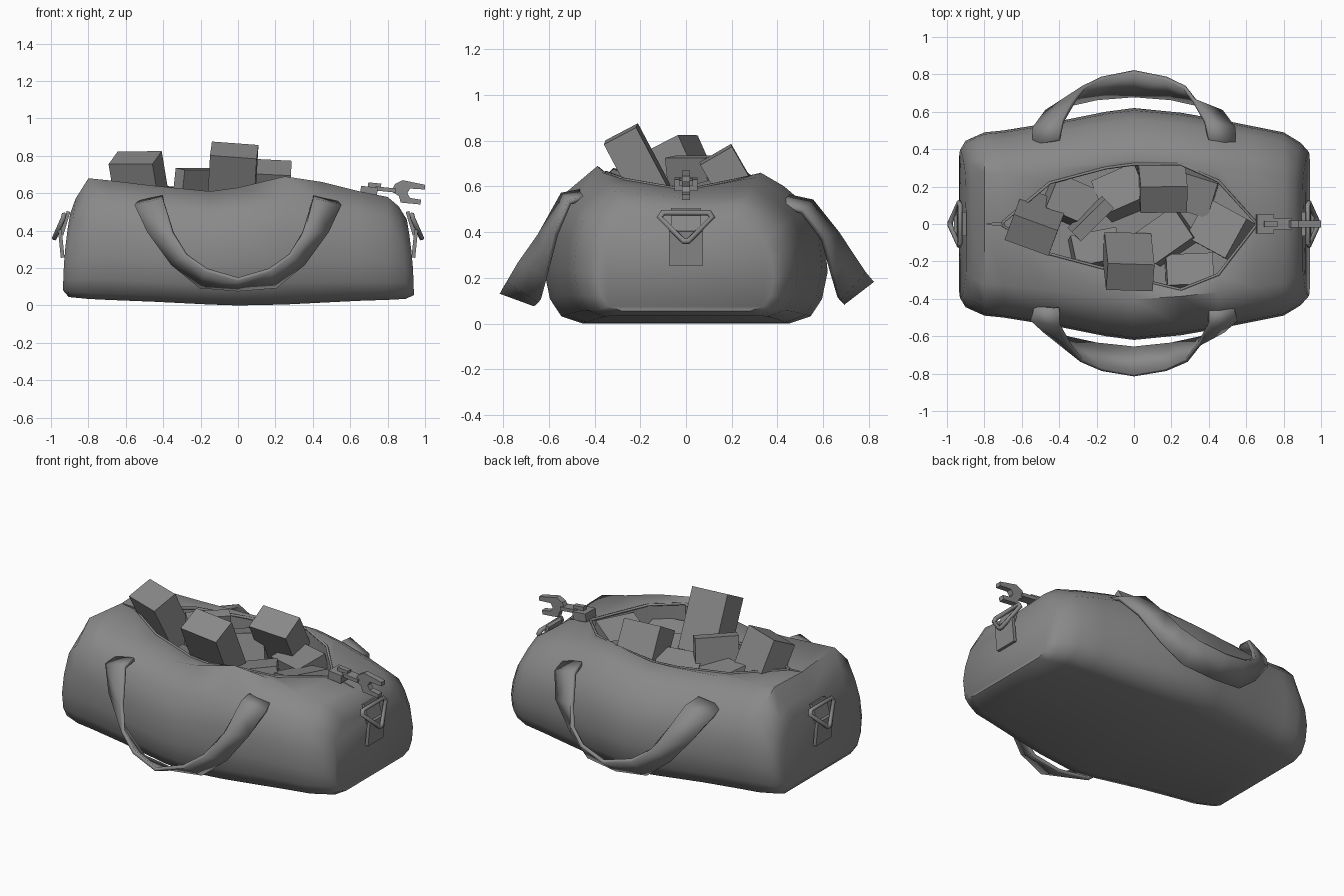
import bpy, bmesh
from mathutils import Vector, Matrix

cube = bpy.data.objects.get("Cube")
if cube:
    bpy.data.objects.remove(cube, do_unlink=True)

grey = bpy.data.materials.new("grey")
grey.use_nodes = True
grey.diffuse_color = (0.25, 0.25, 0.25, 1)
grey.node_tree.nodes["Principled BSDF"].inputs["Base Color"].default_value = grey.diffuse_color


def link(name, data):
    obj = bpy.data.objects.new(name, data)
    bpy.context.collection.objects.link(obj)
    data.materials.append(grey)
    return obj


def finish(name, bm, smooth_angle=None):
    bmesh.ops.remove_doubles(bm, verts=bm.verts, dist=0.001)
    bmesh.ops.recalc_face_normals(bm, faces=bm.faces)
    mesh = bpy.data.meshes.new(name)
    bm.to_mesh(mesh)
    bm.free()
    obj = link(name, mesh)
    if smooth_angle:
        bpy.ops.object.select_all(action='DESELECT')
        obj.select_set(True)
        bpy.context.view_layer.objects.active = obj
        bpy.ops.object.shade_smooth_by_angle(angle=smooth_angle)
    return obj


def loft(bm, sections, closed=False):
    rows = [[bm.verts.new(p) for p in sec] for sec in sections]
    for a, b in zip(rows, rows[1:]):
        for i in range(len(a) if closed else len(a) - 1):
            j = (i + 1) % len(a)
            bm.faces.new((a[i], a[j], b[j], b[i]))
    return rows


def tube(name, points, radius):
    data = bpy.data.curves.new(name, 'CURVE')
    data.dimensions = '3D'
    data.bevel_depth = radius
    data.bevel_resolution = 1
    spline = data.splines.new('POLY')
    spline.points.add(len(points) - 1)
    for p, co in zip(spline.points, points):
        p.co = (*co, 1)
    spline.use_cyclic_u = True
    return link(name, data)


def block(name, centre, size, up=(0, 0, 1), turn=0.0):
    # box whose local z follows "up", spun by "turn" around it
    rot = Vector((0, 0, 1)).rotation_difference(Vector(up)).to_matrix().to_4x4()
    bm = bmesh.new()
    bmesh.ops.create_cube(bm, size=1, matrix=Matrix.Translation(centre) @ rot
                          @ Matrix.Rotation(turn, 4, 'Z') @ Matrix.Diagonal((*size, 1)))
    return finish(name, bm)


# Bag stations: x, half width, bottom, front top, back top, front rim, back rim
stations = [
    (-.935, .395, .08, .49, .48, 0, 0),
    (-.905, .445, .045, .57, .55, 0, 0),
    (-.8, .49, .035, .68, .66, 0, 0),
    (-.7, .5, .03, .67, .65, .01, .01),
    (-.45, .54, .02, .64, .64, .16, .22),
    (-.15, .6, .005, .61, .63, .24, .3),
    (0, .62, 0, .63, .63, .29, .32),
    (.25, .595, .005, .69, .66, .35, .32),
    (.45, .56, .015, .66, .64, .27, .23),
    (.65, .52, .025, .61, .6, .01, .01),
    (.8, .49, .03, .58, .56, 0, 0),
    (.895, .435, .035, .53, .52, 0, 0),
    (.94, .385, .055, .46, .45, 0, 0),
]
base = [(.73, 0), (.88, .05), (.96, .17), (1, .36)]
front_profile = base + [(.98, .58), (.91, .81), (.65, 1)]
back_profile = base + [(.98, .56), (.9, .77), (.72, .91), (.55, 1)]


def rims(st):
    x, w, low, front, back, rim_f, rim_b = st
    mid = (front + back) / 2 - .02
    f = front - .03 if rim_f > .1 else mid
    b = back - .01 if rim_b > .1 else mid
    x *= .96 if abs(x) > .85 else 1
    return (x, -rim_f, f), (x, rim_b, b)


def section(st):
    x, w, low, front, back = st[:5]
    lean = .04 * x if abs(x) > .85 else 0  # ends lean inwards towards the top
    f, b = rims(st)
    half = lambda s, top, prof: [(x - lean * q * q, s * w * p, low + (top - low) * q) for p, q in prof]
    return [f] + half(-1, front, front_profile)[::-1] + [(x, 0, low)] + half(1, back, back_profile) + [b]


bm = bmesh.new()
rows = loft(bm, [section(s) for s in stations])
for end in (rows[0], rows[-1]):
    bm.faces.new(end)
finish("bag_body", bm, 1.0)

# Inside of the bag and the rolled zip edge
opening = [s for s in stations if s[5] > 0]
bm = bmesh.new()
sections = []
for s in opening:
    f, b = rims(s)
    sections.append([f, (f[0], f[1], .42), (b[0], b[1], .42), b])
loft(bm, sections)
finish("inner_lining", bm, .6)
pairs = [rims(s) for s in opening]
tube("zip_edge", [p[0] for p in pairs] + [p[1] for p in pairs[::-1]], .008)

# Carry straps: half of each ribbon edge, mirrored in x
straps = {
    "front_strap": (
        [(.53, -.44, .55), (.55, -.51, .53), (.48, -.57, .39), (.35, -.61, .22), (.2, -.64, .1), (0, -.66, .085)],
        [(.4, -.45, .58), (.4, -.54, .565), (.35, -.64, .39), (.28, -.73, .27), (.17, -.78, .19), (0, -.81, .14)]),
    "back_strap": (
        [(.54, .42, .52), (.54, .51, .49), (.47, .6, .37), (.34, .64, .22), (.2, .67, .11), (0, .685, .09)],
        [(.4, .45, .555), (.38, .55, .535), (.32, .66, .4), (.27, .73, .3), (.17, .78, .23), (0, .815, .19)]),
}
for name, edges in straps.items():
    bm = bmesh.new()
    loft(bm, list(zip(*([(-x, y, z) for x, y, z in e] + e[-2::-1] for e in edges))))
    strap = finish(name, bm, .9)
    mod = strap.modifiers.new("thickness", 'SOLIDIFY')
    mod.thickness = .022
    mod.offset = 0

# Triangular rings hanging in front of fabric tabs on both ends
for name, s in (("left", 1), ("right", -1)):
    tube(name + "_ring", [(s * .93, -.1, .485), (s * .93, .1, .485), (s * .935, .115, .465),
                          (s * .982, .01, .36), (s * .982, -.01, .36), (s * .935, -.115, .465)], .014)
    block(name + "_tab_lower", (s * .945, 0, .33), (.02, .15, .15), (s * .1, 0, 1))
    block(name + "_tab_upper", (s * .925, 0, .44), (.02, .13, .13), (-s * .3, 0, 1))

# Zip slider, link and fork-shaped pull
block("zip_slider", (.7, 0, .61), (.09, .1, .05), (.1, 0, 1))
block("zip_bridge", (.73, 0, .64), (.07, .03, .03), (.1, 0, 1))
block("zip_link", (.79, 0, .62), (.11, .06, .022), (.1, 0, 1))
fork = [(.82, .61), (.84, .65), (.88, .67), (1, .645), (1, .62), (.92, .625), (.905, .6),
        (.92, .575), (.98, .565), (.975, .54), (.87, .55), (.86, .585)]
bm = bmesh.new()
rows = loft(bm, [[(x, y, z) for x, z in fork] for y in (-.018, .018)], closed=True)
for side in rows:
    bm.faces.new(side)
finish("zip_pull", bm)

# Bricks piled in the opening: top centre, up direction, turn, thickness
bricks = [
    ((-.02, -.285, .83), (.05, -.46, .87), -.05, .16),
    ((-.55, -.06, .79), (-.15, -.4, .9), -.35, .16),
    ((.16, .13, .74), (.05, -.5, .87), 0, .16),
    ((-.22, .02, .73), (.1, -.1, .95), .78, .07),
    ((.44, -.02, .57), (-.25, .15, .95), -.5, .24),
    ((.3, -.24, .54), (.05, .25, .95), .05, .17),
    ((-.08, .19, .6), (-.2, .2, .95), .4, .2),
    ((-.32, .13, .6), (.2, .1, .97), -.4, .2),
    ((.3, .16, .56), (-.1, -.2, .97), -.3, .2),
    ((-.2, -.12, .54), (.1, .2, .97), .2, .17),
    ((.16, -.06, .55), (-.2, .1, .97), .6, .2),
]
for i, (top, up, turn, thick) in enumerate(bricks):
    up = Vector(up).normalized()
    depth = .36 if i < 3 else .22
    block(f"brick_{i + 1}", Vector(top) - up * depth / 2, (.25, thick, depth), up, turn)
